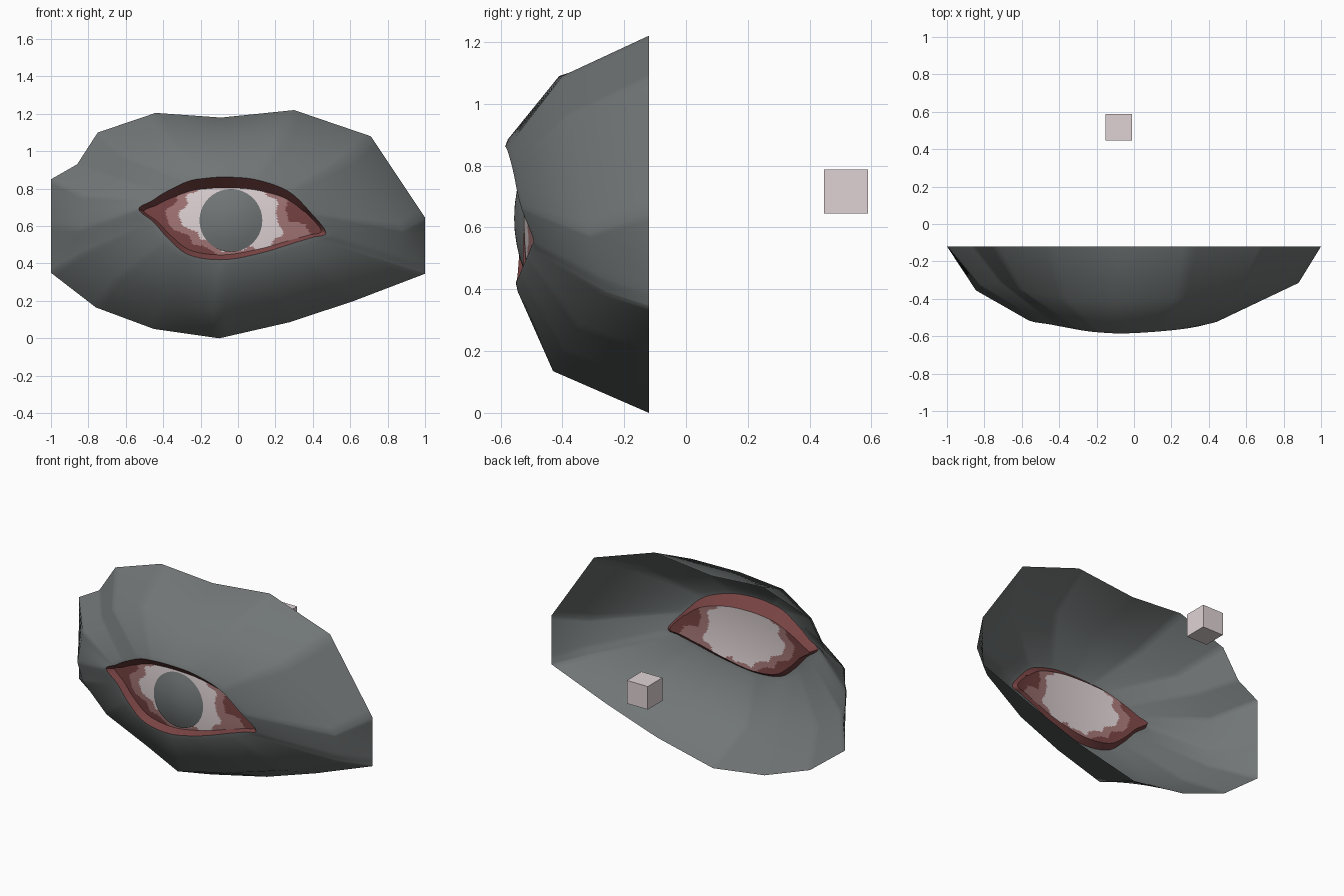
import bpy, bmesh, math
from mathutils import Vector

if "Cube" in bpy.data.objects:
    bpy.data.objects.remove(bpy.data.objects["Cube"])

def material(name, rgb):
    m = bpy.data.materials.new(name)
    m.diffuse_color = (*rgb, 1)
    m.use_nodes = True
    m.node_tree.nodes["Principled BSDF"].inputs["Base Color"].default_value = m.diffuse_color
    return m

GREY = material("slate grey", (0.165, 0.18, 0.18))
RED = material("flesh red", (0.185, 0.055, 0.055))
PINK = material("dull pink", (0.37, 0.18, 0.18))
WHITE = material("eye white", (0.74, 0.65, 0.66))

STEP = 10                      # subdivisions between key points
CX, CZ = -0.03, 0.64           # eye centre

# key points, clockwise from the left eye corner: (x, z) of the back rim
RIM = [(-1, .60), (-1, .85), (-.86, .93), (-.75, 1.10), (-.44, 1.205), (-.09, 1.18),
       (.30, 1.22), (.71, 1.08), (1, .645), (1, .385), (1, .345), (.62, .20),
       (.28, .087), (-.10, 0), (-.45, .05), (-.76, .165), (-1, .35)]
# (x, z, y) of the middle bend
MID = [(-.845, .58, -.355), (-.83, .76, -.325), (-.71, .87, -.31), (-.61, .97, -.35),
       (-.38, 1.07, -.40), (-.08, 1.09, -.41), (.24, 1.09, -.40), (.58, .96, -.38),
       (.88, .58, -.315), (.86, .44, -.275), (.85, .39, -.26), (.53, .28, -.35),
       (.22, .20, -.395), (-.11, .135, -.43), (-.36, .20, -.37), (-.65, .31, -.35),
       (-.82, .46, -.335)]
# (x, z, y) of the eyelid edge
LID = [(-.53, .69, -.525), (-.46, .735, -.535), (-.39, .78, -.548), (-.27, .838, -.57),
       (-.18, .855, -.58), (-.06, .862, -.585), (.10, .847, -.577), (.27, .785, -.56),
       (.39, .67, -.535), (.47, .565, -.495), (.40, .54, -.50), (.30, .51, -.512),
       (.12, .455, -.535), (-.08, .42, -.55), (-.26, .445, -.545), (-.37, .53, -.538),
       (-.45, .62, -.53)]

def ring(keys, smooth):
    """Closed ring through the key points, straight or Catmull-Rom."""
    p = [Vector((k[0], k[2] if len(k) > 2 else -.12, k[1])) for k in keys]
    n, out = len(p), []
    for i in range(n):
        a, b, c, d = (p[(i + j) % n] for j in (-1, 0, 1, 2))
        for s in range(STEP):
            t = s / STEP
            if smooth:
                out.append(0.5 * (2 * b + (c - a) * t + (2 * a - 5 * b + 4 * c - d) * t * t
                                  + (3 * b - a - 3 * c + d) * t ** 3))
            else:
                out.append(b.lerp(c, t))
    return out

def eye_y(x, z):
    return -.526 + .2 * (x - CX) ** 2 + .3 * (z - CZ) ** 2

def mesh_from_rings(name, rings, mats, rule, cap=None, angle=45):
    bm = bmesh.new()
    loops = [[bm.verts.new(v) for v in r] for r in rings]
    n = len(loops[0])
    for k in range(len(loops) - 1):
        o, q = loops[k], loops[k + 1]
        for i in range(n):
            j = (i + 1) % n
            f = bm.faces.new((o[i], q[i], q[j], o[j]))
            f.material_index = rule(k, f.calc_center_median())
    if cap is not None:
        c = bm.verts.new(cap)
        for i in range(n):
            f = bm.faces.new((loops[-1][i], c, loops[-1][(i + 1) % n]))
            f.material_index = rule(len(loops), f.calc_center_median())
    me = bpy.data.meshes.new(name)
    bm.to_mesh(me)
    bm.free()
    for m in mats:
        me.materials.append(m)
    ob = bpy.data.objects.new(name, me)
    bpy.context.collection.objects.link(ob)
    bpy.ops.object.select_all(action='DESELECT')
    ob.select_set(True)
    bpy.context.view_layer.objects.active = ob
    bpy.ops.object.shade_smooth_by_angle(angle=math.radians(angle))
    return ob

rim, mid, lid = ring(RIM, False), ring(MID, False), ring(LID, True)

# skin shell: rim, bend, rounded eyelid fold, lid edge
fold = []
for a, b in zip(lid, mid):
    v = a.lerp(b, .10)
    v.y = a.y + (b.y - a.y) * .05
    fold.append(v)
mesh_from_rings("eyelid_skin", [rim, mid, fold, lid], [GREY], lambda k, c: 0, angle=80)

# red inner lid, turned back to meet the eyeball
inner = []
for v in lid:
    x = CX + (v.x - CX) * .95
    z = CZ + (v.z - CZ) * (.74 if v.z > CZ + .05 else .88)
    inner.append(Vector((x, eye_y(x, z), z)))
mesh_from_rings("inner_lid", [lid, inner], [RED], lambda k, c: 0)

# eyeball front, coloured white, pink and red outwards with a ragged edge
def blotch(k, c):
    dx = c.x - CX
    dz = c.z - CZ + .12 * dx
    a = math.atan2(dz, dx)
    rag = .06 * math.sin(5 * a + 1) + .05 * math.sin(11 * a) + .03 * math.sin(19 * a + 2)
    if math.hypot(dx / .265, dz / (.21 if dz > 0 else .165)) + rag < 1:
        return 0
    reach = .33 if dx < 0 or dz > .02 else .43
    if math.hypot(dx / reach, dz / (.23 if dz > 0 else .205)) + rag < 1:
        return 1
    return 2

rings = []
for k in range(36):
    s = 1 - k / 36
    r = []
    for v in inner:
        x, z = CX + (v.x - CX) * s, CZ + (v.z - CZ) * s
        r.append(Vector((x, eye_y(x, z), z)))
    rings.append(r)
mesh_from_rings("eyeball_front", rings, [WHITE, PINK, RED], blotch, (CX, -.526, CZ))

# domed iris
rings = []
for r in (.168, .13, .09, .045):
    y = -.556 + .031 * (r / .168) ** 2
    rings.append([Vector((-.038 - r * math.cos(t), y, .63 + r * math.sin(t)))
                  for t in (2 * math.pi * i / 40 for i in range(40))])
mesh_from_rings("iris", rings, [GREY], lambda k, c: 0, (-.038, -.556, .63))

# small cube floating behind
bpy.ops.mesh.primitive_cube_add(size=.142, location=(-.081, .518, .716))
cube = bpy.context.object
cube.name = "small_cube"
cube.data.materials.append(WHITE)
